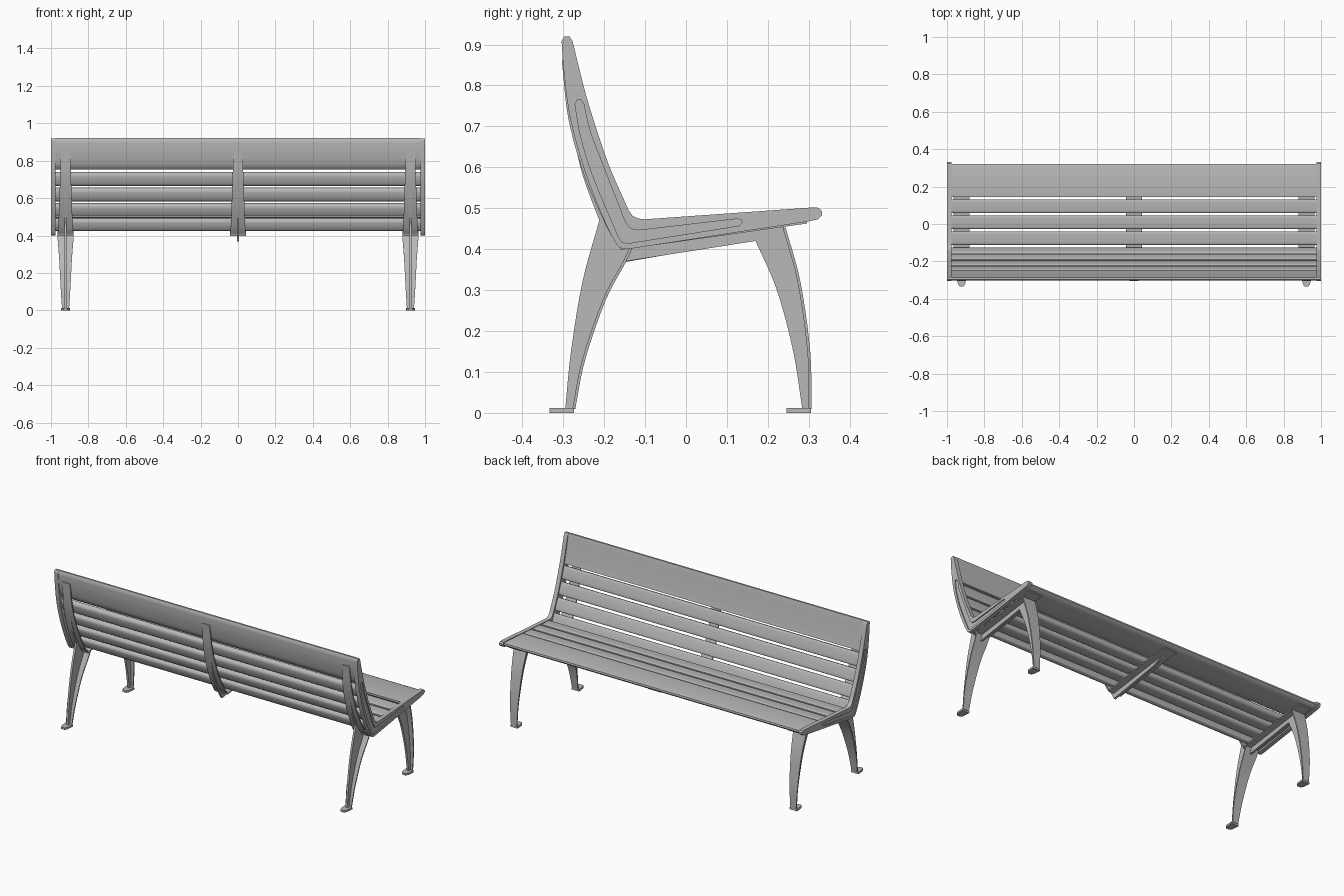
import bpy, bmesh, math
from mathutils import Vector

cube = bpy.data.objects.get("Cube")
if cube:
    bpy.data.objects.remove(cube, do_unlink=True)

metal = bpy.data.materials.new("grey_metal")
metal.use_nodes = True
GREY = (0.48, 0.48, 0.48, 1)
metal.diffuse_color = GREY
metal.node_tree.nodes["Principled BSDF"].inputs["Base Color"].default_value = GREY


def spline(pts, n=5):
    """Smooth curve through a few points."""
    p = [Vector(q) for q in pts]
    p = [2 * p[0] - p[1]] + p + [2 * p[-1] - p[-2]]
    out = []
    for i in range(1, len(p) - 2):
        a, b, c, d = p[i - 1:i + 3]
        for k in range(n):
            t = k / n
            out.append(0.5 * (2 * b + (c - a) * t + (2 * a - 5 * b + 4 * c - d) * t * t
                              + (3 * b - a - 3 * c + d) * t ** 3))
    return out + [p[-2]]


def finish(name, bm):
    bmesh.ops.recalc_face_normals(bm, faces=bm.faces)
    mesh = bpy.data.meshes.new(name)
    bm.to_mesh(mesh)
    bm.free()
    mesh.materials.append(metal)
    ob = bpy.data.objects.new(name, mesh)
    bpy.context.collection.objects.link(ob)
    return ob


def loft(name, rings):
    """Skin equal closed rings and cap both ends."""
    bm = bmesh.new()
    loops = [[bm.verts.new(v) for v in ring] for ring in rings]
    n = len(loops[0])
    for a, b in zip(loops, loops[1:]):
        for i in range(n):
            j = (i + 1) % n
            bm.faces.new((a[i], a[j], b[j], b[i]))
    bm.faces.new(loops[0])
    bm.faces.new(loops[-1])
    return finish(name, bm)


def prism(name, outline, x0, x1):
    """Extrude a (y, z) outline along x."""
    return loft(name, [[(x, p[0], p[1]) for p in outline] for x in (x0, x1)])


def ribbon(name, path, w0, w1, x, thick=0.007):
    """Flat strip along a (y, z) path, tapering from half-width w0 to w1."""
    rings = []
    for i, p in enumerate(path):
        t = (Vector(path[min(i + 1, len(path) - 1)]) - Vector(path[max(i - 1, 0)])).normalized()
        off = Vector((-t.y, t.x)) * thick / 2
        w = w0 + (w1 - w0) * i / (len(path) - 1)
        a, b = Vector(p) + off, Vector(p) - off
        rings.append([(x - w, *a), (x + w, *a), (x + w, *b), (x - w, *b)])
    return loft(name, rings)


def slat(name, p, q, thick, nose=False):
    """Board from p to q on its sitting face; rounded underside on its right."""
    p, q = Vector(p), Vector(q)
    t = (q - p).normalized()
    nrm = Vector((t.y, -t.x))
    length = (q - p).length
    pts = []
    for i in range(24):
        a = 2 * math.pi * i / 24
        c, s = math.cos(a), math.sin(a)
        u = length / 2 * (1 + math.copysign(abs(c) ** 0.5, c))
        v = thick * (0.35 + (0.65 * s if s > 0 else -0.35 * abs(s) ** 0.5))
        pts.append(p + t * u + nrm * v)
    return prism(name, pts, -0.978, 0.978)


# Backrest slats, top to bottom, on the curved sitting line
front_line = spline([(-0.279, 0.915), (-0.262, 0.835), (-0.24, 0.745), (-0.195, 0.61),
                     (-0.146, 0.495), (-0.118, 0.43)], 10)


def back_y(z):
    for a, b in zip(front_line, front_line[1:]):
        if b.y <= z <= a.y:
            return a.x + (b.x - a.x) * (a.y - z) / (a.y - b.y) - 0.004
    return front_line[0].x


for i, (lo, hi) in enumerate([(0.67, 0.743), (0.588, 0.658), (0.508, 0.576), (0.432, 0.496)]):
    slat(f"back_slat_{i + 1}", (back_y(hi), hi), (back_y(lo), lo), 0.034)

# Broad top board with a curved section and rounded upper edge
zs = [0.753 + 0.155 * i / 8 for i in range(9)]
face = [(back_y(z), z) for z in zs]
rear = spline([(-0.302, 0.908), (-0.298, 0.85), (-0.283, 0.78), (-0.264, 0.753)], 4)
prism("top_back_board", face + [(-0.285, 0.92), (-0.296, 0.92)] + rear, -0.978, 0.978)


# Seat slats
def seat_z(y):
    return 0.477 + 0.069 * y


for i, (a, b) in enumerate([(-0.112, -0.04), (-0.027, 0.045), (0.058, 0.131)]):
    slat(f"seat_slat_{i + 1}", (a, seat_z(a)), (b, seat_z(b)), 0.034)
prism("front_seat_board",
      [(0.145, seat_z(0.145)), (0.308, seat_z(0.308)), (0.32, 0.494), (0.322, 0.484), (0.312, 0.474)]
      + spline([(0.29, 0.468), (0.22, 0.457), (0.17, 0.458), (0.145, 0.476)], 4), -0.978, 0.978)

# End panel outline and its recessed groove
panel_back = spline([(-0.304, 0.908), (-0.299, 0.84), (-0.283, 0.72), (-0.247, 0.59),
                     (-0.202, 0.475), (-0.172, 0.415)])
panel_front = spline([(-0.14, 0.495), (-0.19, 0.61), (-0.235, 0.745), (-0.258, 0.83), (-0.277, 0.908)])
panel = (panel_back + [(-0.163, 0.404), (-0.15, 0.4), (-0.13, 0.402), (0.3, 0.468), (0.322, 0.473),
                       (0.332, 0.482), (0.332, 0.493), (0.324, 0.501), (0.31, 0.502), (-0.1, 0.473),
                       (-0.118, 0.475), (-0.131, 0.482)] + panel_front + [(-0.284, 0.919), (-0.298, 0.919)])
groove = (spline([(-0.271, 0.755), (-0.258, 0.68), (-0.228, 0.58), (-0.165, 0.43)])
          + [(-0.157, 0.418), (-0.143, 0.414), (0.128, 0.457), (0.137, 0.464), (0.135, 0.472), (0.125, 0.474),
             (-0.115, 0.446), (-0.133, 0.449), (-0.146, 0.462)]
          + spline([(-0.152, 0.475), (-0.205, 0.61), (-0.235, 0.69), (-0.25, 0.755)])
          + [(-0.256, 0.764), (-0.266, 0.764)])

# Support frame paths
flange = spline([(-0.3, 0.862), (-0.284, 0.72), (-0.245, 0.58), (-0.19, 0.455), (-0.16, 0.408)])
seat_flange = [(-0.16, 0.402), (0.07, 0.434), (0.295, 0.466)]
rear_outer = spline([(-0.295, 0.01), (-0.281, 0.15), (-0.253, 0.32), (-0.212, 0.47)])
rear_inner = spline([(-0.15, 0.37), (-0.2, 0.275), (-0.25, 0.13), (-0.274, 0.01)])
front_outer = spline([(0.24, 0.452), (0.276, 0.32), (0.3, 0.15), (0.303, 0.01)])
front_inner = spline([(0.284, 0.01), (0.262, 0.15), (0.222, 0.3), (0.17, 0.42)])
back_web = spline([(-0.212, 0.47), (-0.258, 0.6), (-0.292, 0.77)])
spine = [p for p in flange if p.y < 0.77]

for side, s in (("left", 1), ("right", -1)):
    # End panel
    end = prism(f"{side}_end_panel", panel, s * 0.975, s)
    cutter = prism("groove_cutter", groove, s * 0.994, s * 1.02)
    cutter.hide_render = True
    cut = end.modifiers.new("groove", 'BOOLEAN')
    cut.operation, cut.object, cut.solver = 'DIFFERENCE', cutter, 'EXACT'
    bpy.context.view_layer.objects.active = end
    bpy.ops.object.modifier_apply(modifier=cut.name)
    bpy.data.objects.remove(cutter, do_unlink=True)

    # Leg frame web, flanges and foot plates
    x = s * 0.922
    web = (rear_outer + back_web[1:] + spine + seat_flange[:2] + [(0.24, 0.458)] + front_outer
           + front_inner + rear_inner)
    prism(f"{side}_frame_web", web, x - 0.006, x + 0.006)
    ribbon(f"{side}_back_flange", flange, 0.024, 0.043, x)
    ribbon(f"{side}_seat_flange", seat_flange, 0.043, 0.043, x)
    ribbon(f"{side}_rear_leg_flange", [(-0.135, 0.402)] + rear_inner, 0.043, 0.019, x)
    ribbon(f"{side}_front_leg_flange", front_outer, 0.043, 0.019, x)
    for leg, y0, y1 in (("rear", -0.274, -0.334), ("front", 0.305, 0.245)):
        ym = y0 + (y1 - y0) * 0.75
        plan = [(-0.024, y0), (0.024, y0), (0.02, ym), (0.011, y1), (-0.011, y1), (-0.02, ym)]
        loft(f"{side}_{leg}_foot", [[(x + a, b, z) for a, b in plan] for z in (0, 0.012)])

# Middle support
ribbon("middle_back_flange", flange, 0.024, 0.043, 0)
ribbon("middle_seat_flange", seat_flange, 0.043, 0.043, 0)
keel = [(-0.205, 0.455), (-0.157, 0.367), (0.17, 0.424), (0.24, 0.456)]
prism("middle_web", back_web + spine + seat_flange[:2] + keel[::-1], -0.006, 0.006)

# Smooth the curved surfaces and keep the edges crisp
for ob in bpy.context.scene.objects:
    ob.select_set(ob.type == 'MESH' and metal.name in ob.data.materials)
    if ob.select_get():
        bpy.context.view_layer.objects.active = ob
bpy.ops.object.shade_smooth_by_angle(angle=math.radians(32))
